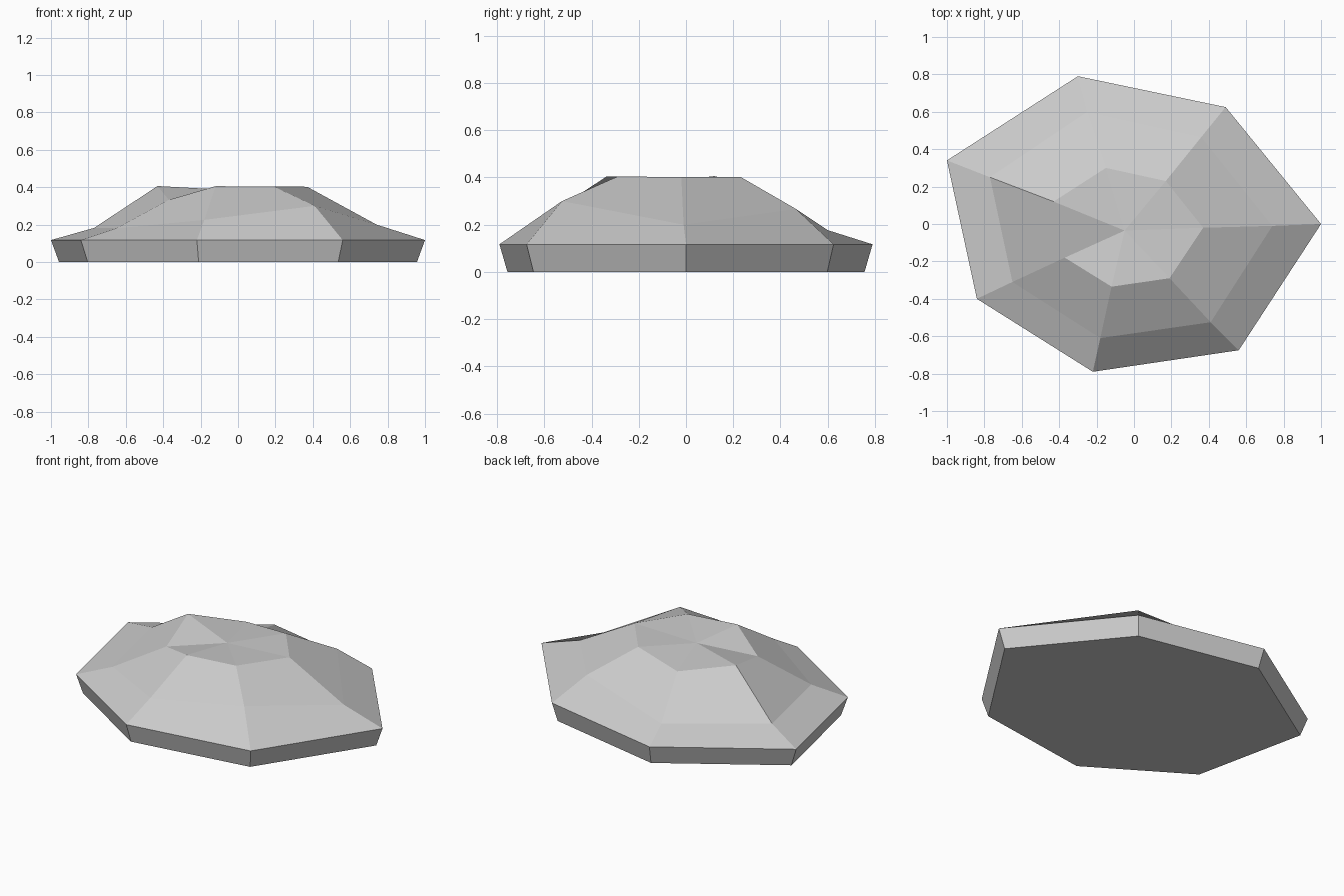
import bpy, bmesh

if "Cube" in bpy.data.objects:
    bpy.data.objects.remove(bpy.data.objects["Cube"])

# Seven-sided outline rings, counter-clockwise from the right-hand corner
rim = [(1, 0, .117), (.49, .625, .117), (-.3, .79, .117), (-1, .34, .117),
       (-.84, -.4, .117), (-.22, -.79, .117), (.56, -.675, .117)]
base = [(x * .957, y * .957, 0) for x, y, z in rim]
slope = [(.74, -.01, .2), (.36, .465, .267), (-.25, .6, .177), (-.77, .25, .182),
         (-.65, -.31, .18), (-.18, -.61, .225), (.41, -.525, .3)]
crown = [(.37, -.02, .402), (.17, .23, .403), (-.15, .3, .362), (-.43, .12, .406),
         (-.37, -.18, .332), (-.12, -.335, .405), (.19, -.29, .404)]
peak = (-.05, -.035, .385)

stone = bpy.data.materials.new("stone grey")
stone.diffuse_color = (.6, .6, .6, 1)
stone.use_nodes = True
stone.node_tree.nodes["Principled BSDF"].inputs["Base Color"].default_value = stone.diffuse_color

# Faceted rock: flat underside, stacked bands, fan on top
bm = bmesh.new()
rings = [[bm.verts.new(p) for p in ring] for ring in (base, rim, slope, crown)]
bm.faces.new(rings[0][::-1])
n = len(rim)
for low, high in zip(rings, rings[1:]):
    for i in range(n):
        j = (i + 1) % n
        bm.faces.new((low[i], low[j], high[j], high[i]))
top = bm.verts.new(peak)
for i in range(n):
    bm.faces.new((rings[-1][i], rings[-1][(i + 1) % n], top))

mesh = bpy.data.meshes.new("flat_rock")
bm.to_mesh(mesh)
bm.free()
mesh.materials.append(stone)
rock = bpy.data.objects.new("flat_rock", mesh)
bpy.context.collection.objects.link(rock)
